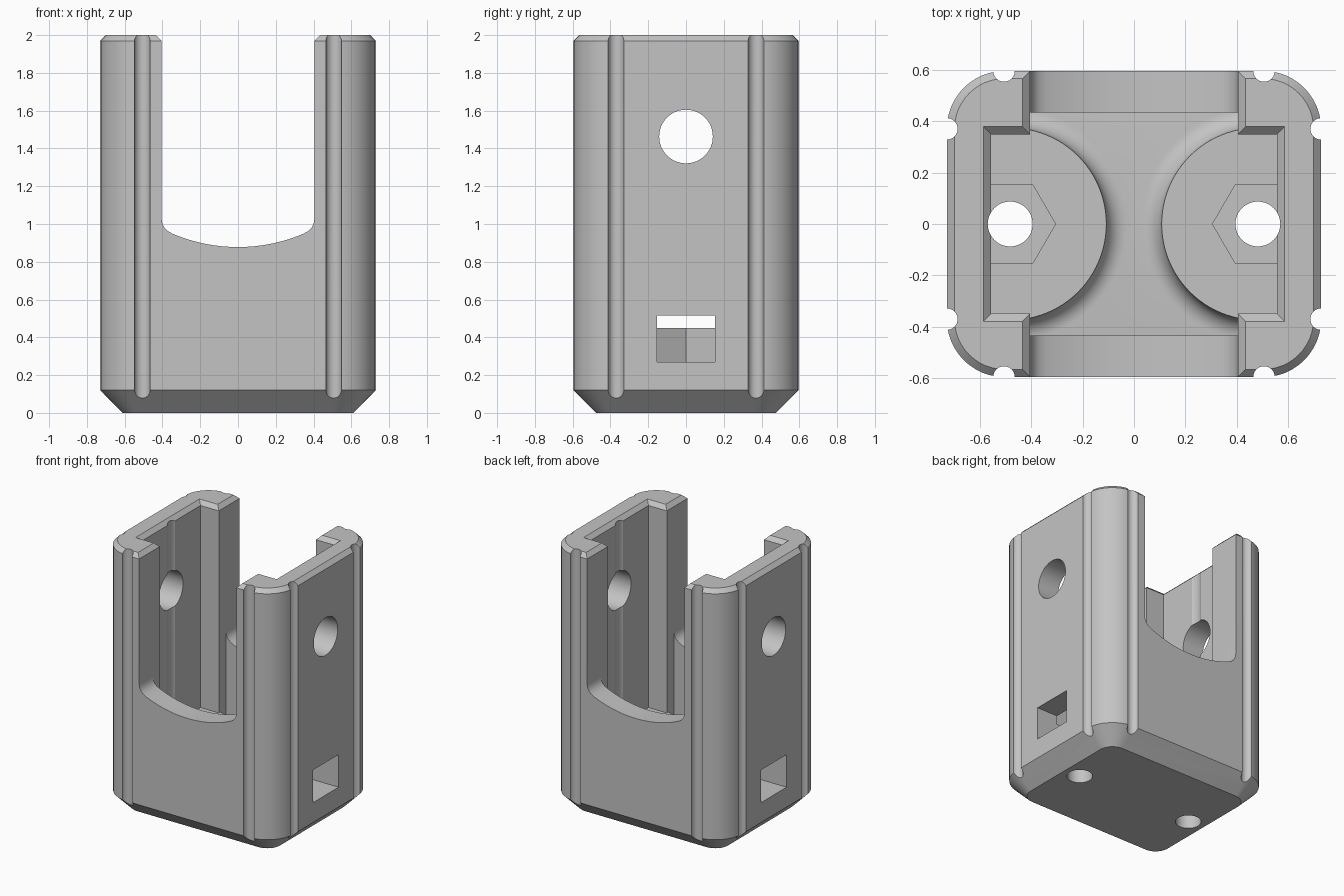
import bpy, bmesh, math

old = bpy.data.objects.get("Cube")
if old:
    bpy.data.objects.remove(old, do_unlink=True)

HX, HY, CORNER = 0.73, 0.597, 0.225     # outer half sizes and corner radius
SLOT, WALL = 0.405, 0.435               # half width of front slot, inner face of front wall
POCKET_X, POCKET_Y = 0.557, 0.35        # side pocket half sizes
BOSS_X, BOSS_TOP, FLOOR = 0.483, 0.45, 0.37


def loft(name, rings):
    """Closed solid through rings of equal point count."""
    bm = bmesh.new()
    loops = [[bm.verts.new(p) for p in ring] for ring in rings]
    n = len(loops[0])
    for a, b in zip(loops, loops[1:]):
        for i in range(n):
            j = (i + 1) % n
            bm.faces.new((a[i], a[j], b[j], b[i]))
    bm.faces.new(loops[0][::-1])
    bm.faces.new(loops[-1])
    bmesh.ops.recalc_face_normals(bm, faces=bm.faces)
    mesh = bpy.data.meshes.new(name)
    bm.to_mesh(mesh)
    bm.free()
    ob = bpy.data.objects.new(name, mesh)
    bpy.context.collection.objects.link(ob)
    return ob


def rect(hx, hy, z):
    return [(-hx, -hy, z), (hx, -hy, z), (hx, hy, z), (-hx, hy, z)]


def rounded_rect(inset, z, steps=12):
    hx, hy, r = HX - inset, HY - inset, CORNER - inset
    pts = []
    for k, (sx, sy) in enumerate(((1, 1), (-1, 1), (-1, -1), (1, -1))):
        for i in range(steps + 1):
            a = math.pi / 2 * (k + i / steps)
            pts.append((sx * (hx - r) + r * math.cos(a), sy * (hy - r) + r * math.sin(a), z))
    return pts


def circle(x, y, z, r, n=48):
    return [(x + r * math.cos(2 * math.pi * i / n), y + r * math.sin(2 * math.pi * i / n), z)
            for i in range(n)]


def select_only(ob):
    bpy.ops.object.select_all(action='DESELECT')
    ob.select_set(True)
    bpy.context.view_layer.objects.active = ob


def cut(target, cutter):
    cutter.hide_render = True
    select_only(target)
    mod = target.modifiers.new("cut", 'BOOLEAN')
    mod.operation, mod.solver, mod.object = 'DIFFERENCE', 'EXACT', cutter
    bpy.ops.object.modifier_apply(modifier=mod.name)
    bpy.data.objects.remove(cutter, do_unlink=True)


# Outer housing with bevelled base and rim
body = loft("housing", [rounded_rect(0.12, 0), rounded_rect(0, 0.12),
                        rounded_rect(0, 1.97), rounded_rect(0.03, 2)])

# Side pocket and its flared rim
cut(body, loft("pocket", [rect(POCKET_X, POCKET_Y, BOSS_TOP), rect(POCKET_X, POCKET_Y, 2.2)]))
cut(body, loft("pocket_flare", [rect(POCKET_X - 0.03, POCKET_Y - 0.03, 1.94),
                                rect(POCKET_X + 0.06, POCKET_Y + 0.06, 2.03)]))

# Slot through front and back with a dished lower edge
RISE = 0.885
half = [(SLOT, 2.2), (SLOT, 1.03), (0.4, 1.0), (0.388, 0.978), (0.37, 0.961)]
half += [(x, 0.878 + RISE - math.sqrt(RISE ** 2 - x ** 2))
         for x in [0.345 * (1 - i / 12) for i in range(13)]]
profile = half + [(-x, z) for x, z in half[-2::-1]]
cut(body, loft("slot", [[(x, y, z) for x, z in profile] for y in (-1, 1)]))
cut(body, loft("slot_flare", [rect(SLOT - 0.03, 1, 1.94), rect(SLOT + 0.06, 1, 2.03)]))

# Central well that leaves two round bosses with filleted feet
well = loft("well", [rect(SLOT, WALL, FLOOR), rect(SLOT, WALL, 1.3)])
fillet = BOSS_TOP - FLOOR
for s in (-1, 1):
    rings = [circle(s * BOSS_X, 0, FLOOR - 0.1, 0.375 + fillet, 96)]
    for i in range(9):
        a = math.pi / 2 * i / 8
        rings.append(circle(s * BOSS_X, 0, FLOOR + fillet * (1 - math.cos(a)),
                            0.375 + fillet * (1 - math.sin(a)), 96))
    cut(well, loft("boss", rings))
cut(body, well)

for s in (-1, 1):
    # Nut slot from the side, ending in a hexagon point
    nut = [(0.306, 0), (0.395, 0.153), (0.9, 0.153), (0.9, -0.153), (0.395, -0.153)]
    cut(body, loft("nut_slot", [[(s * x, y, z) for x, y in nut] for z in (0.27, 0.515)]))
    # Vertical screw hole and round side hole
    cut(body, loft("screw_hole", [circle(s * BOSS_X, 0, z, 0.0875) for z in (-0.1, 2.2)]))
    cut(body, loft("side_hole", [[(s * x, y, z + 1.463) for y, z, _ in circle(0, 0, 0, 0.142)]
                                 for x in (0.5, 0.9)]))
    # Grooves beside every corner
    for t in (-1, 1):
        for x, y in ((s * 0.507, t * HY), (s * HX, t * 0.371)):
            cut(body, loft("groove", [circle(x, y, z, 0.042, 32) for z in (-0.1, 2.2)]))

# Plain grey material
grey = bpy.data.materials.new("light_grey")
grey.use_nodes = True
colour = (0.55, 0.55, 0.55, 1)
grey.diffuse_color = colour
grey.node_tree.nodes["Principled BSDF"].inputs["Base Color"].default_value = colour
body.data.materials.clear()
body.data.materials.append(grey)
for poly in body.data.polygons:
    poly.material_index = 0

select_only(body)
bpy.ops.object.shade_smooth_by_angle(angle=math.radians(30))
